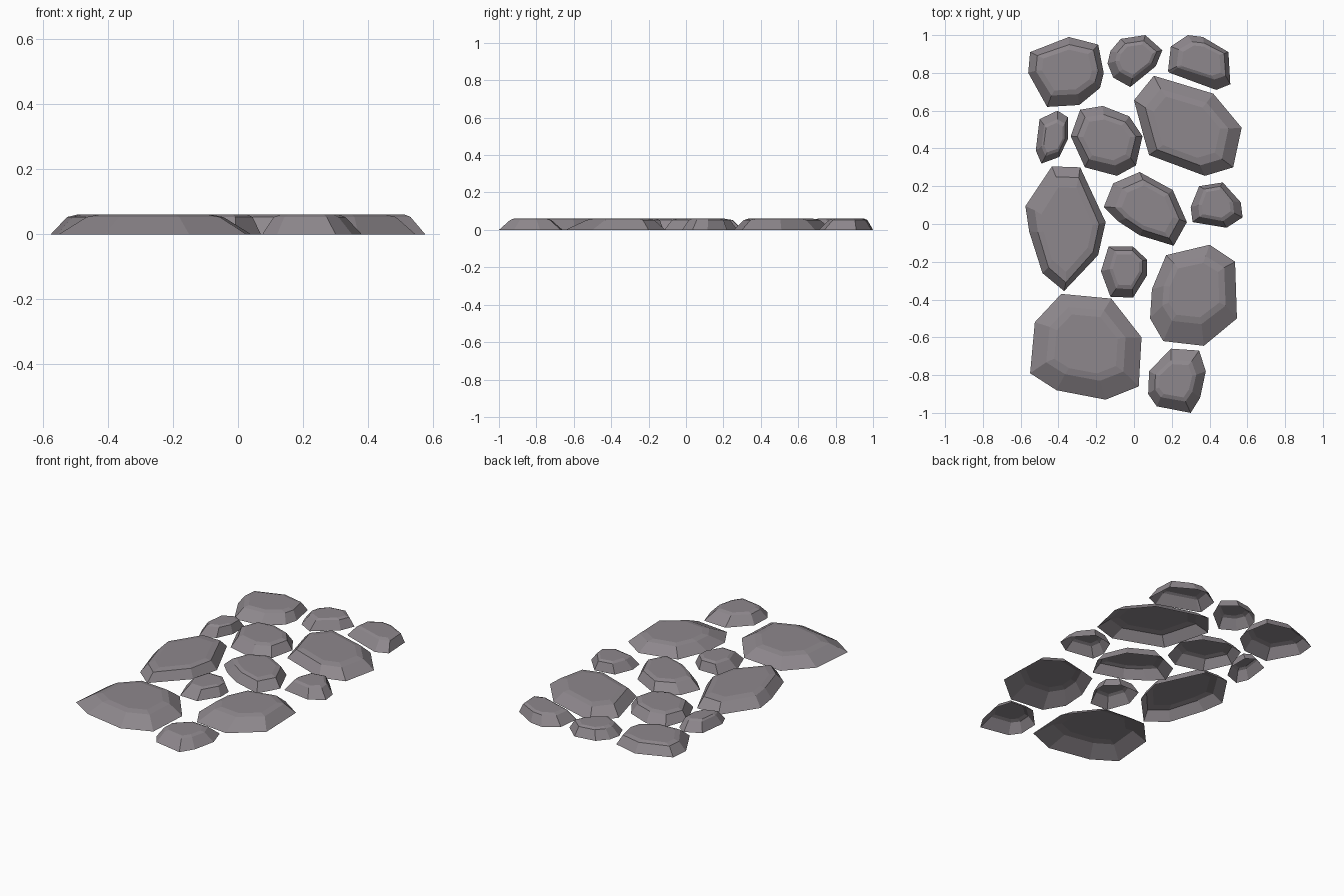
import bpy

stone_mat = bpy.data.materials.new("warm grey stone")
stone_mat.diffuse_color = (0.27, 0.245, 0.265, 1.0)


def stone(name, outline, cap, rim=0.053, height=0.061):
    """Open-bottomed paving stone: ground outline, sloped sides, slightly domed cap.
    outline runs clockwise; cap = (xmin, xmax, ymin, ymax) of the top rim."""
    xs = [p[0] for p in outline]
    ys = [p[1] for p in outline]
    x0, x1, y0, y1 = min(xs), max(xs), min(ys), max(ys)
    cx, cy = (cap[0] + cap[1]) / 2, (cap[2] + cap[3]) / 2
    n = len(outline)
    top = [(cap[0] + (x - x0) / (x1 - x0) * (cap[1] - cap[0]),
            cap[2] + (y - y0) / (y1 - y0) * (cap[3] - cap[2])) for x, y in outline]
    inner = [(cx + (x - cx) * 0.8, cy + (y - cy) * 0.8) for x, y in top]
    verts = []
    for ring, z in ((outline, 0.0), (top, rim), (inner, height)):
        verts += [(x, y, z) for x, y in ring]
    faces = []
    for r in (0, n):
        for i in range(n):
            j = (i + 1) % n
            faces.append((r + j, r + i, r + n + i, r + n + j))
    faces.append(tuple(reversed(range(2 * n, 3 * n))))
    mesh = bpy.data.meshes.new(name)
    mesh.from_pydata(verts, [], faces)
    mesh.materials.append(stone_mat)
    obj = bpy.data.objects.new(name, mesh)
    bpy.context.collection.objects.link(obj)


# back row
stone("stone_back_left", [(-.56, .80), (-.55, .91), (-.345, .99), (-.19, .95), (-.16, .80),
      (-.18, .72), (-.29, .63), (-.46, .62)], (-.52, -.19, .68, .95))
stone("stone_back_middle", [(-.14, .85), (-.125, .915), (-.07, .98), (.06, 1), (.15, .92),
      (.115, .835), (-.02, .725), (-.11, .775)], (-.10, .12, .77, .97))
stone("stone_back_right", [(.18, .81), (.195, .94), (.285, 1), (.365, .99), (.50, .91),
      (.51, .74), (.435, .71), (.19, .80)], (.225, .485, .765, .965))

# second row
stone("stone_sliver_left", [(-.52, .39), (-.50, .555), (-.405, .60), (-.35, .565),
      (-.35, .45), (-.395, .355), (-.49, .32)], (-.49, -.365, .36, .555))
stone("stone_upper_middle", [(-.335, .465), (-.285, .605), (-.165, .625), (-.025, .57),
      (.045, .465), (.01, .31), (-.09, .255), (-.26, .30)], (-.30, .01, .31, .58))
stone("stone_upper_right", [(0, .655), (.105, .785), (.42, .69), (.57, .51), (.525, .30),
      (.375, .255), (.08, .365), (.055, .45)], (.06, .50, .31, .715))

# middle rows
stone("stone_long_left", [(-.575, .095), (-.435, .305), (-.285, .30), (-.15, .01),
      (-.19, -.165), (-.37, -.355), (-.485, -.26), (-.555, -.04)], (-.525, -.185, -.31, .25))
stone("stone_centre", [(-.16, .09), (-.11, .215), (.03, .275), (.205, .18), (.28, .01),
      (.21, -.115), (.03, -.06), (-.085, .015)], (-.10, .24, -.075, .235))
stone("stone_small_right", [(.30, .09), (.345, .20), (.47, .22), (.565, .115), (.575, .035),
      (.49, -.02), (.31, .01)], (.34, .53, .015, .20))
stone("stone_small_middle", [(-.175, -.25), (-.135, -.12), (-.005, -.12), (.07, -.19),
      (.07, -.27), (-.005, -.39), (-.125, -.385)], (-.13, .045, -.345, -.14))

# front rows
stone("stone_lower_right", [(.095, -.345), (.17, -.165), (.40, -.11), (.535, -.20),
      (.545, -.50), (.37, -.645), (.155, -.62), (.085, -.50)], (.15, .485, -.53, -.17))
stone("stone_front_left", [(-.525, -.52), (-.385, -.37), (-.12, -.395), (.04, -.60),
      (.025, -.86), (-.15, -.93), (-.41, -.88), (-.55, -.79)], (-.465, -.045, -.83, -.44))
stone("stone_front_right", [(.08, -.78), (.195, -.66), (.345, -.67), (.38, -.78),
      (.35, -.92), (.30, -1), (.12, -.965), (.075, -.90)], (.11, .33, -.94, -.72))
